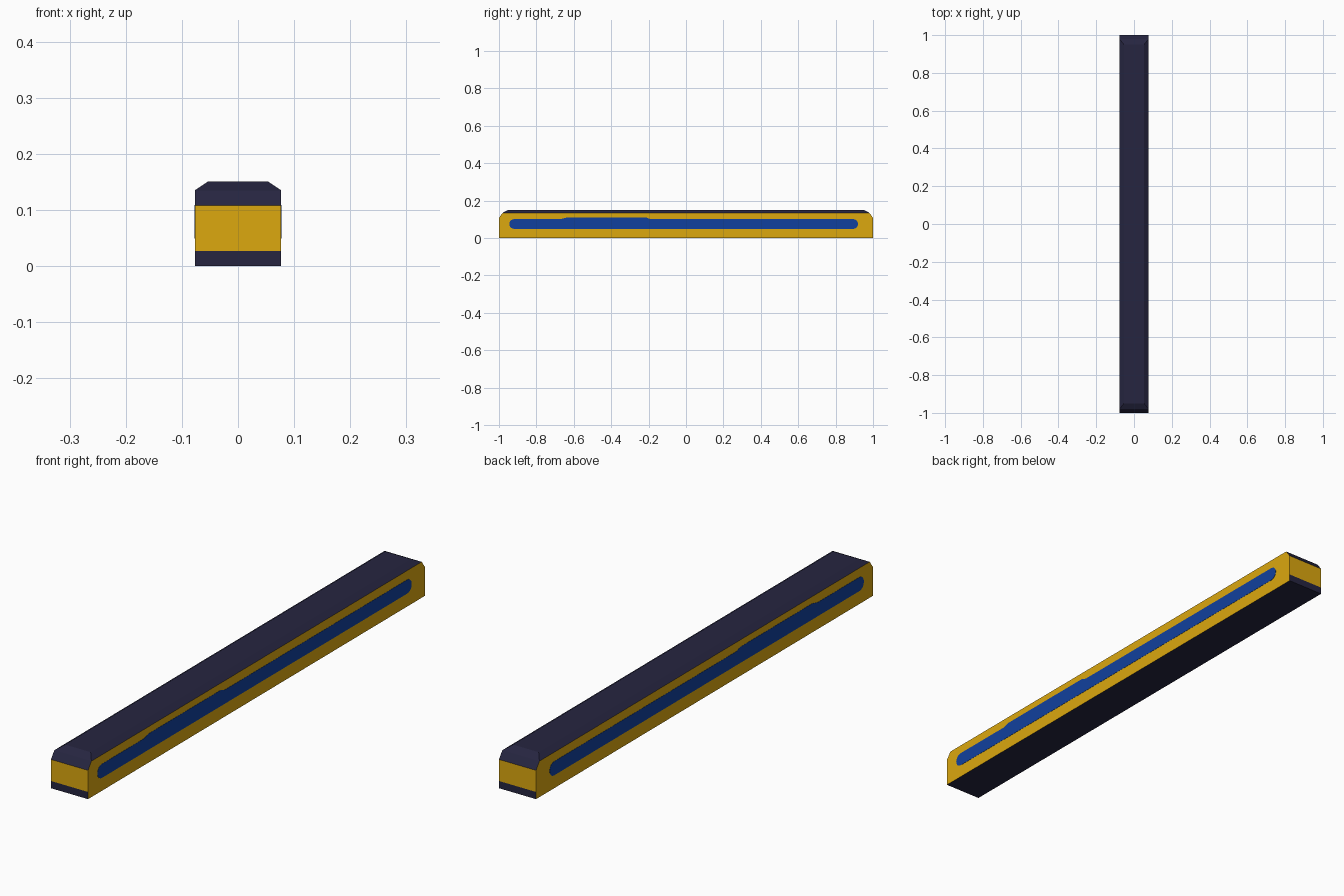
import bpy, bmesh, math

if "Cube" in bpy.data.objects:
    bpy.data.objects.remove(bpy.data.objects["Cube"])


def srgb(c):
    c /= 255
    return c / 12.92 if c <= 0.04045 else ((c + 0.055) / 1.055) ** 2.4


def material(name, r, g, b):
    m = bpy.data.materials.new(name)
    m.diffuse_color = (srgb(r), srgb(g), srgb(b), 1)
    m.use_nodes = True
    m.node_tree.nodes["Principled BSDF"].inputs["Base Color"].default_value = m.diffuse_color
    return m


dark = material("dark_navy", 38, 37, 64)
yellow = material("yellow", 220, 168, 15)
blue = material("blue", 17, 64, 158)


def finish(bm, name, mats):
    bmesh.ops.recalc_face_normals(bm, faces=bm.faces)
    me = bpy.data.meshes.new(name)
    bm.to_mesh(me)
    bm.free()
    for m in mats:
        me.materials.append(m)
    ob = bpy.data.objects.new(name, me)
    bpy.context.collection.objects.link(ob)
    return ob


# Bar body: stacked rectangular rings (half width, half length, height)
W = 0.077
rings = [(W, 1, 0), (W, 1, 0.027), (W, 1, 0.108), (W, 0.98, 0.135), (0.053, 0.95, 0.151)]
bm = bmesh.new()
loops = [[bm.verts.new((sx * x, sy * y, z)) for sx, sy in ((-1, -1), (1, -1), (1, 1), (-1, 1))]
         for x, y, z in rings]
bm.faces.new(loops[0][::-1])
bm.faces.new(loops[-1])
for a, b in zip(loops, loops[1:]):
    for i in range(4):
        j = (i + 1) % 4
        bm.faces.new((a[i], a[j], b[j], b[i]))
bm.normal_update()
# Yellow on the long sides and on the middle band of both ends
for f in bm.faces:
    z = f.calc_center_median().z
    side = abs(f.normal.x) > 0.99
    end_band = abs(f.normal.y) > 0.99 and 0.03 < z < 0.108
    f.material_index = 1 if side or end_band else 0
finish(bm, "bar_body", [dark, yellow])

# Blue side stripes: rounded ends, with a slightly raised stretch on top
Y0, Y1, ZC, R = -0.945, 0.92, 0.075, 0.026
outline = []
for k in range(9):
    t = -math.pi / 2 + math.pi * k / 8
    outline.append((Y1 - R + R * math.cos(t), ZC + R * math.sin(t)))
outline += [(-0.19, 0.101), (-0.21, 0.109), (-0.64, 0.109), (-0.67, 0.101)]
for k in range(9):
    t = math.pi / 2 + math.pi * k / 8
    outline.append((Y0 + R + R * math.cos(t), ZC + R * math.sin(t)))

for s, name in ((1, "right_stripe"), (-1, "left_stripe")):
    bm = bmesh.new()
    face = bm.faces.new([bm.verts.new((s * (W - 0.001), y, z)) for y, z in outline])
    ext = bmesh.ops.extrude_face_region(bm, geom=[face])
    bmesh.ops.translate(bm, vec=(s * 0.0018, 0, 0),
                        verts=[v for v in ext["geom"] if isinstance(v, bmesh.types.BMVert)])
    finish(bm, name, [blue])
